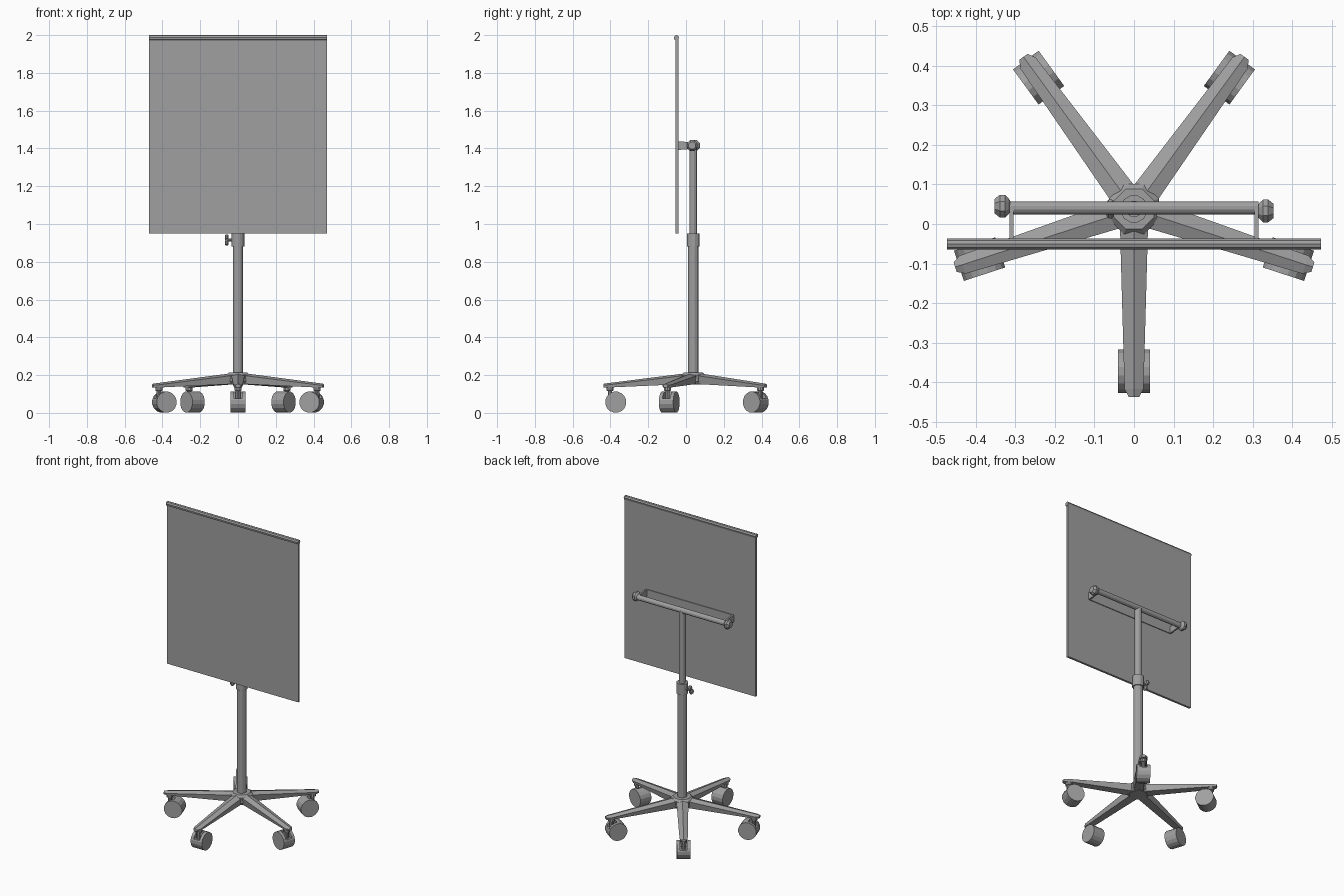
import bpy, bmesh, math
from mathutils import Matrix, Vector

if "Cube" in bpy.data.objects:
    bpy.data.objects.remove(bpy.data.objects["Cube"], do_unlink=True)

grey = bpy.data.materials.new("mid_grey")
grey.use_nodes = True
COLOUR = (0.35, 0.35, 0.35, 1)
grey.diffuse_color = COLOUR
grey.node_tree.nodes["Principled BSDF"].inputs["Base Color"].default_value = COLOUR

CY = 0.038      # depth of the stand's axis
BAR_Z = 1.415   # height of the cross bar


def make(name, bm, matrix=None):
    bmesh.ops.recalc_face_normals(bm, faces=bm.faces)
    if matrix:
        bm.transform(matrix)
    mesh = bpy.data.meshes.new(name)
    bm.to_mesh(mesh)
    bm.free()
    mesh.materials.append(grey)
    ob = bpy.data.objects.new(name, mesh)
    bpy.context.collection.objects.link(ob)
    return ob


def loft(name, rings, matrix=None):
    """Skin a list of equal-length closed rings and cap both ends."""
    bm = bmesh.new()
    loops = [[bm.verts.new(p) for p in ring] for ring in rings]
    n = len(loops[0])
    for a, b in zip(loops, loops[1:]):
        for i in range(n):
            bm.faces.new((a[i], a[(i + 1) % n], b[(i + 1) % n], b[i]))
    bm.faces.new(loops[0])
    bm.faces.new(loops[-1])
    return make(name, bm, matrix)


def turned(name, profile, sides, matrix):
    """Lathe (radius, height) points around local z."""
    angles = [2 * math.pi * (i + 0.5) / sides for i in range(sides)]
    rings = [[(r * math.cos(a), r * math.sin(a), h) for a in angles] for r, h in profile]
    return loft(name, rings, matrix)


def box(name, lo, hi, matrix=None):
    lo, hi = Vector(lo), Vector(hi)
    bm = bmesh.new()
    bmesh.ops.create_cube(bm, size=1)
    for v in bm.verts:
        v.co = Vector(c * s for c, s in zip(v.co, hi - lo)) + (lo + hi) / 2
    return make(name, bm, matrix)


axis = Matrix.Translation((0, CY, 0))
along_x = Matrix.Rotation(math.pi / 2, 4, 'Y')
along_y = Matrix.Rotation(math.pi / 2, 4, 'X')

# Base hub and telescopic column
turned("base_hub", [(0.055, 0.15), (0.068, 0.165), (0.068, 0.2), (0.055, 0.213)], 8, axis)
turned("lower_pole", [(0.028, 0.18), (0.028, 0.9)], 12, axis)
turned("clamp_collar", [(0.035, 0.88), (0.035, 0.95)], 12, axis)
turned("upper_pole", [(0.021, 0.9), (0.021, BAR_Z)], 12, axis)

# Collar tightening knob with two lobes
turned("clamp_screw", [(0.009, -0.065), (0.009, -0.025)], 8,
       Matrix.Translation((0, CY, 0.915)) @ along_x)
for side in (-1, 1):
    turned("clamp_knob_lobe", [(0.011, -0.07), (0.017, -0.064), (0.017, -0.056), (0.011, -0.05)], 8,
           Matrix.Translation((0, CY + side * 0.008, 0.915 + side * 0.014)) @ along_x)


def leg_section(r, half, bottom, shoulder, ridge):
    return [(r, -half * 0.8, bottom), (r, -half, shoulder), (r, 0, ridge),
            (r, half, shoulder), (r, half * 0.8, bottom)]


# Five radial legs with twin-wheel casters
for i in range(5):
    turn = axis @ Matrix.Rotation(math.radians(-90 + 72 * i), 4, 'Z')
    loft("base_leg", [leg_section(0.0, 0.038, 0.152, 0.198, 0.21),
                      leg_section(0.06, 0.035, 0.152, 0.196, 0.207),
                      leg_section(0.455, 0.024, 0.134, 0.148, 0.157),
                      leg_section(0.475, 0.013, 0.135, 0.147, 0.154)], turn)
    turned("caster_stem", [(0.012, 0.07), (0.012, 0.115), (0.019, 0.118), (0.019, 0.138)], 10,
           turn @ Matrix.Translation((0.44, 0, 0)))
    wheel = turned("caster_wheel", [(0.056, -0.04), (0.056, 0.04)], 16,
                   turn @ Matrix.Translation((0.41, 0, 0.057)) @ along_y)
    # Notch that clears the stem
    cutter = box("notch_cutter", (0.41, -0.021, 0.075), (0.5, 0.021, 0.14), turn)
    cutter.hide_render = True
    cutter.hide_viewport = True
    cut = wheel.modifiers.new("notch", 'BOOLEAN')
    cut.operation = 'DIFFERENCE'
    cut.solver = 'EXACT'
    cut.object = cutter

# Flat board with a rolled top edge
box("board", (-0.47, -0.055, 0.95), (0.47, -0.041, 1.99))
roll = [(-0.041, 1.975), (-0.037, 1.988), (-0.042, 1.997), (-0.05, 2.0),
        (-0.059, 1.997), (-0.064, 1.988), (-0.062, 1.976), (-0.055, 1.975)]
loft("board_top_roll", [[(x, y, z) for y, z in roll] for x in (-0.472, 0.472)])

# Cross bar and U bracket holding the board
bar = Matrix.Translation((0, CY + 0.003, BAR_Z))
turned("cross_bar", [(0.017, -0.315), (0.017, 0.315)], 12, bar @ along_x)
box("bracket_plate", (-0.315, -0.043, 1.392), (0.315, -0.036, 1.438))
for side in (-1, 1):
    arm = [(-0.04, 1.392), (-0.04, 1.438), (CY, 1.432), (CY, 1.398)]
    loft("bracket_arm", [[(side * x, y, z) for y, z in arm] for x in (0.305, 0.315)])
    turned("bar_knob", [(0.013, 0.312), (0.022, 0.317), (0.031, 0.326), (0.031, 0.339),
                        (0.02, 0.352)], 8,
           Matrix.Translation((0, CY + 0.001 - side * 0.006, BAR_Z))
           @ Matrix.Rotation(side * math.pi / 2, 4, 'Y'))
